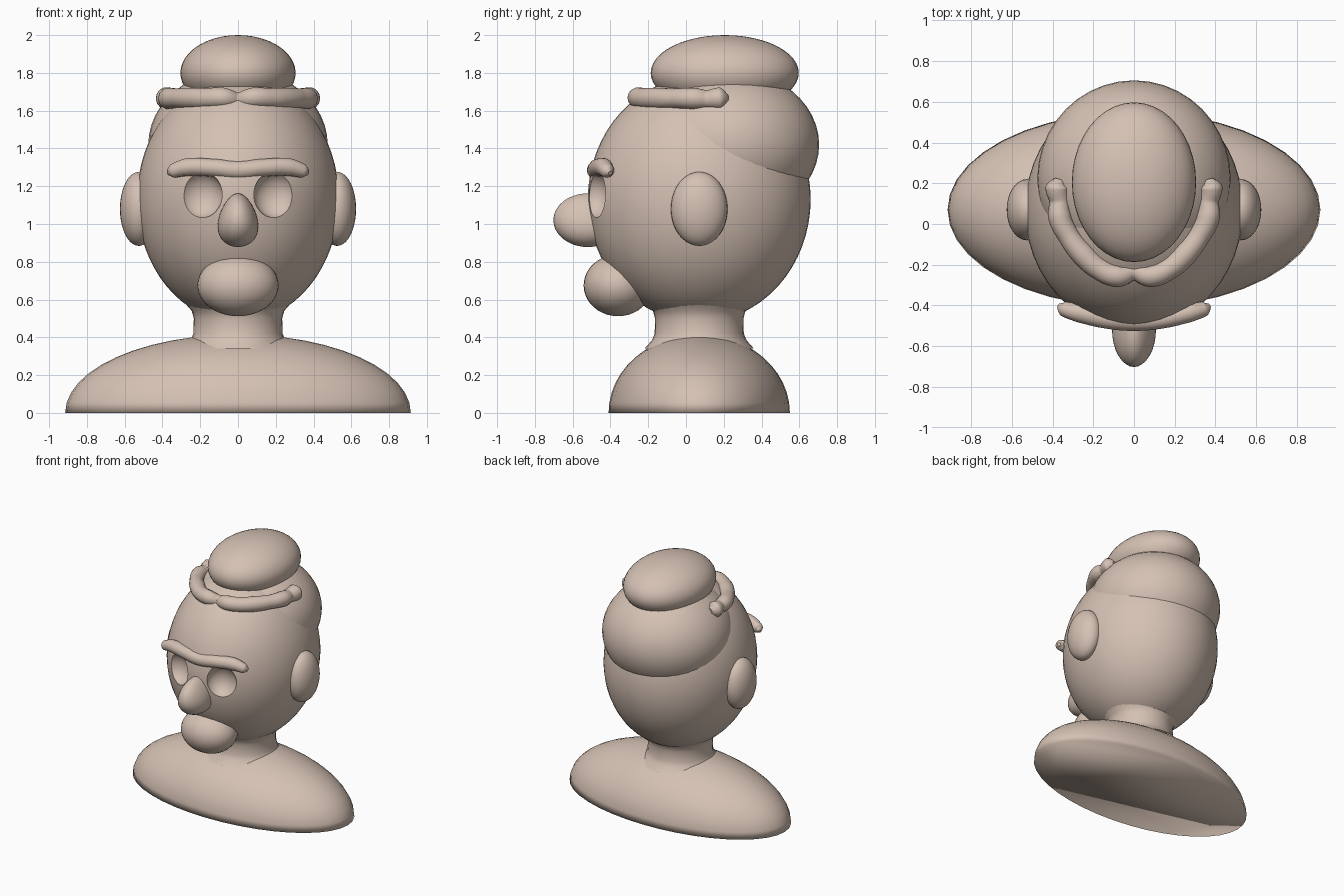
import bpy
import bmesh
from mathutils import Vector

cube = bpy.data.objects.get("Cube")
if cube:
    bpy.data.objects.remove(cube, do_unlink=True)

# One clay colour for the whole bust
clay = bpy.data.materials.new("warm clay")
clay.use_nodes = True
clay.diffuse_color = (0.66, 0.53, 0.45, 1)
clay.node_tree.nodes["Principled BSDF"].inputs["Base Color"].default_value = clay.diffuse_color


def finish(name, bm):
    """Turn a bmesh into a smooth clay object."""
    bmesh.ops.recalc_face_normals(bm, faces=bm.faces)
    for f in bm.faces:
        f.smooth = True
    mesh = bpy.data.meshes.new(name)
    bm.to_mesh(mesh)
    bm.free()
    mesh.materials.append(clay)
    obj = bpy.data.objects.new(name, mesh)
    bpy.context.collection.objects.link(obj)
    return obj


def ellipsoid(name, centre, radii, segs=32, rings=20, shape=None):
    """Ellipsoid; shape may change each point of the unit sphere first."""
    bm = bmesh.new()
    bmesh.ops.create_uvsphere(bm, u_segments=segs, v_segments=rings, radius=1)
    for v in bm.verts:
        p = shape(v.co) if shape else v.co
        v.co = Vector(c + r * q for c, r, q in zip(centre, radii, p))
    return finish(name, bm)


def tube(name, half, thickness):
    """Soft roll through points (x, y, z, radius), mirrored across x = 0."""
    points = half + [(-x, y, z, r) for x, y, z, r in reversed(half[:-1])]
    curve = bpy.data.curves.new(name, "CURVE")
    curve.dimensions = "3D"
    curve.bevel_depth = thickness
    curve.bevel_resolution = 5
    curve.resolution_u = 8
    curve.use_fill_caps = True
    spline = curve.splines.new("BEZIER")
    spline.bezier_points.add(len(points) - 1)
    for bp, (x, y, z, r) in zip(spline.bezier_points, points):
        bp.co = (x, y, z)
        bp.radius = r
        bp.handle_left_type = bp.handle_right_type = "AUTO"
    temp = bpy.data.objects.new(name + " path", curve)
    bpy.context.collection.objects.link(temp)
    bpy.context.view_layer.update()
    mesh = bpy.data.meshes.new_from_object(temp.evaluated_get(bpy.context.evaluated_depsgraph_get()))
    bpy.data.objects.remove(temp, do_unlink=True)
    bm = bmesh.new()
    bm.from_mesh(mesh)
    bpy.data.meshes.remove(mesh)
    return finish(name, bm)


# Shoulders: half an ellipsoid, closed underneath
bm = bmesh.new()
bmesh.ops.create_uvsphere(bm, u_segments=40, v_segments=24, radius=1)
bmesh.ops.delete(bm, geom=[v for v in bm.verts if v.co.z < -0.01], context="VERTS")
bmesh.ops.contextual_create(bm, geom=[e for e in bm.edges if e.is_boundary])
for v in bm.verts:
    v.co = (v.co.x * 0.915, 0.07 + v.co.y * 0.48, max(0, v.co.z) * 0.415)
finish("shoulders", bm)

# Neck: lathed profile flaring where it meets the shoulders and head
bm = bmesh.new()
profile = [(0.29, 0.34), (0.25, 0.385), (0.236, 0.42), (0.234, 0.5), (0.245, 0.54), (0.28, 0.58)]
verts = [bm.verts.new((r, 0, z)) for r, z in profile]
edges = [bm.edges.new(pair) for pair in zip(verts, verts[1:])]
bmesh.ops.spin(bm, geom=verts + edges, cent=(0, 0, 0), axis=(0, 0, 1),
               angle=6.283185, steps=32)
bmesh.ops.remove_doubles(bm, verts=bm.verts, dist=0.001)
bmesh.ops.translate(bm, verts=bm.verts, vec=(0, 0.07, 0))
finish("neck", bm)

# Head with two hollow eye sockets
head = ellipsoid("head", (0, 0.07, 1.13), (0.535, 0.59, 0.65), 48, 32)
for side in (1, -1):
    cutter = ellipsoid("socket cutter", (side * 0.2, -0.495, 1.155), (0.118, 0.1, 0.125))
    cutter.hide_render = True
    mod = head.modifiers.new("socket", "BOOLEAN")
    mod.operation = "DIFFERENCE"
    mod.solver = "EXACT"
    mod.object = cutter
    bpy.context.view_layer.objects.active = head
    bpy.ops.object.modifier_apply(modifier=mod.name)
    bpy.data.objects.remove(cutter, do_unlink=True)
bpy.context.view_layer.objects.active = head
head.select_set(True)
bpy.ops.object.shade_smooth_by_angle(angle=0.7)
head.select_set(False)

# Ears
for side, label in ((1, "left"), (-1, "right")):
    ellipsoid(label + "_ear", (side * 0.525, 0.07, 1.08), (0.1, 0.15, 0.196))

# Hair: swept-back mass, bun and front roll
ellipsoid("back_hair", (0, 0.22, 1.42), (0.475, 0.485, 0.4), 40, 24)
ellipsoid("hair_bun", (0, 0.205, 1.8), (0.305, 0.392, 0.2), 40, 24)
tube("hair_roll", [
    (0.365, 0.22, 1.665, 0.4), (0.375, 0.18, 1.665, 1.1), (0.365, 0.11, 1.66, 0.9),
    (0.365, 0.04, 1.665, 1.05), (0.32, -0.06, 1.665, 0.95), (0.25, -0.15, 1.665, 1.05),
    (0.17, -0.22, 1.665, 1), (0.08, -0.255, 1.668, 1), (0, -0.235, 1.655, 0.75)], 0.055)

# Face: brow, nose and rounded muzzle
tube("brow", [
    (0.37, -0.4, 1.27, 0.25), (0.345, -0.415, 1.28, 0.75), (0.27, -0.435, 1.3, 0.95),
    (0.14, -0.465, 1.298, 0.95), (0, -0.475, 1.285, 1)], 0.05)
ellipsoid("nose", (0, -0.52, 1.02), (0.105, 0.182, 0.142),
          shape=lambda p: (p.x * (1 - 0.25 * p.z), p.y, p.z))
ellipsoid("muzzle", (0, -0.36, 0.675), (0.215, 0.182, 0.163),
          shape=lambda p: (p.x, p.y, p.z))
